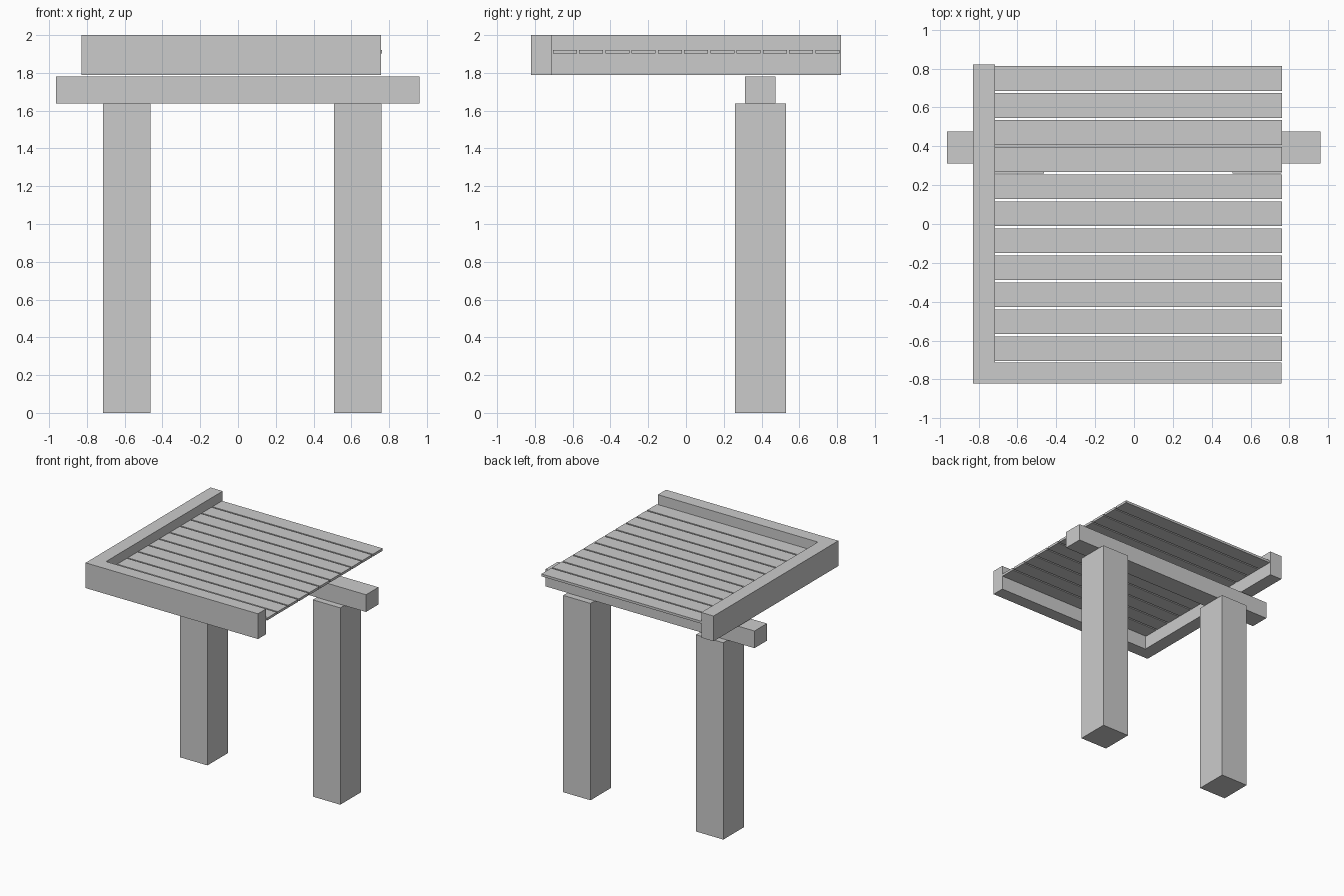
import bpy, bmesh

if "Cube" in bpy.data.objects:
    bpy.data.objects.remove(bpy.data.objects["Cube"])


def prism(name, outline, z0, z1):
    """Extrude a flat xy outline from z0 up to z1."""
    bm = bmesh.new()
    face = bm.faces.new([bm.verts.new((x, y, z0)) for x, y in outline])
    top = bmesh.ops.extrude_face_region(bm, geom=[face])["geom"]
    bmesh.ops.translate(bm, vec=(0, 0, z1 - z0),
                        verts=[v for v in top if isinstance(v, bmesh.types.BMVert)])
    bmesh.ops.recalc_face_normals(bm, faces=bm.faces)
    mesh = bpy.data.meshes.new(name)
    bm.to_mesh(mesh)
    bm.free()
    obj = bpy.data.objects.new(name, mesh)
    bpy.context.collection.objects.link(obj)
    return obj


def box(name, x0, x1, y0, y1, z0, z1):
    return prism(name, [(x0, y0), (x1, y0), (x1, y1), (x0, y1)], z0, z1)


# Two posts
box("left_post", -0.715, -0.463, 0.26, 0.53, 0, 1.637)
box("right_post", 0.507, 0.759, 0.26, 0.53, 0, 1.637)

# Cross beam resting on the posts
box("cross_beam", -0.963, 0.96, 0.312, 0.475, 1.637, 1.78)

# L-shaped rim along the front and left edges
prism("corner_rim", [(-0.828, -0.82), (0.758, -0.82), (0.758, -0.713),
                     (-0.715, -0.713), (-0.715, 0.82), (-0.828, 0.82)],
      1.79, 2.0)

# Deck slats
for i in range(11):
    y = -0.705 + i * 0.139
    box(f"deck_slat_{i + 1}", -0.715, 0.762, y, y + 0.127, 1.902, 1.922)
